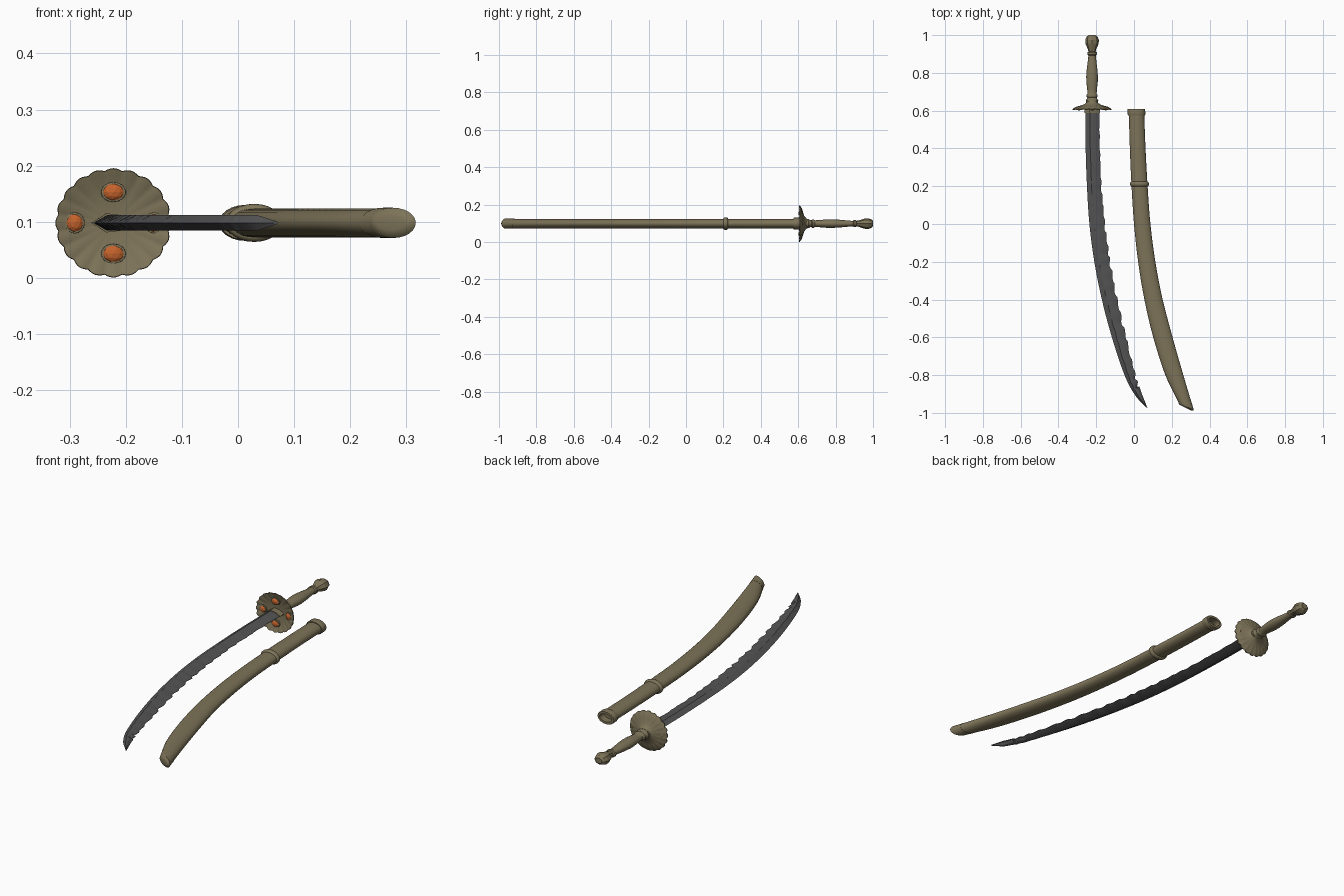
import bpy, bmesh, math, random
from mathutils import Vector

old = bpy.data.objects.get("Cube")
if old:
    bpy.data.objects.remove(old, do_unlink=True)

random.seed(4)
MID = 0.098          # height of the shared centre plane
HX = -0.222          # x of the handle axis


def material(name, rgb):
    m = bpy.data.materials.new(name)
    m.use_nodes = True
    m.diffuse_color = (*rgb, 1)
    m.node_tree.nodes["Principled BSDF"].inputs["Base Color"].default_value = (*rgb, 1)
    return m


BRONZE = material("aged bronze", (0.205, 0.172, 0.098))
STEEL = material("dark steel", (0.09, 0.09, 0.09))
AMBER = material("orange gem", (0.56, 0.125, 0.025))


def finish(name, bm, mat, angle):
    bmesh.ops.recalc_face_normals(bm, faces=bm.faces)
    me = bpy.data.meshes.new(name)
    bm.to_mesh(me)
    bm.free()
    me.materials.append(mat)
    ob = bpy.data.objects.new(name, me)
    bpy.context.collection.objects.link(ob)
    bpy.ops.object.select_all(action='DESELECT')
    ob.select_set(True)
    bpy.context.view_layer.objects.active = ob
    if angle:
        bpy.ops.object.shade_smooth_by_angle(angle=math.radians(angle))
    return ob


def loft(name, loops, mat, angle=40):
    """Skin a list of equal-length loops and cap both ends."""
    bm = bmesh.new()
    rings = [[bm.verts.new(p) for p in loop] for loop in loops]
    n = len(rings[0])
    for a, b in zip(rings, rings[1:]):
        for i in range(n):
            j = (i + 1) % n
            bm.faces.new((a[i], a[j], b[j], b[i]))
    bm.faces.new(rings[0])
    bm.faces.new(rings[-1])
    return finish(name, bm, mat, angle)


def spline(pts, t):
    """Smooth curve through a list of points, one unit of t per point."""
    i = min(max(int(t), 0), len(pts) - 2)
    u = t - i
    b, c = Vector(pts[i]), Vector(pts[i + 1])
    a = Vector(pts[i - 1]) if i else 2 * b - c
    d = Vector(pts[i + 2]) if i + 2 < len(pts) else 2 * c - b
    return 0.5 * (2 * b + (c - a) * u + (2 * a - 5 * b + 4 * c - d) * u ** 2
                  + (3 * b - a - 3 * c + d) * u ** 3)


def lathe(name, profile, mat, sides, flat=1.0, angle=40, ripple=None):
    """Turn (radius, y) points around the handle axis."""
    loops = []
    for r, y in profile:
        loop = []
        for k in range(sides):
            a = 2 * math.pi * k / sides
            rr, yy = ripple(r, y, a) if ripple else (r, y)
            loop.append((HX + rr * math.cos(a), yy, MID + rr * math.sin(a) * flat))
        loops.append(loop)
    return loft(name, loops, mat, angle)


# Scabbard: matching points (x, y) along its two curved edges
SHEATH_L = [(-.028, .61), (-.022, .4), (-.013, .2), (0, 0), (.022, -.2),
            (.055, -.4), (.102, -.6), (.166, -.8), (.236, -.945)]
SHEATH_R = [(.053, .61), (.061, .4), (.072, .2), (.086, .01), (.11, -.18),
            (.146, -.375), (.196, -.57), (.251, -.765), (.316, -.985)]


def sheath_loop(t, grow=0.0, sides=24, slide=0.0):
    l, r = spline(SHEATH_L, t), spline(SHEATH_R, t)
    c, half = (l + r) / 2, (r - l) / 2
    c = c + Vector((half.y, -half.x)).normalized() * slide
    axis = half.normalized()
    out = []
    for k in range(sides):
        a = 2 * math.pi * k / sides
        p = c + axis * (half.length + grow) * math.cos(a)
        out.append((p.x, p.y, MID + (0.026 + grow) * math.sin(a)))
    return out


inner = [sheath_loop(t, -.007) for t in (1, .5, 0)]
outer = [sheath_loop(7.75 * k / 40) for k in range(41)]
loft("scabbard_body", inner + outer, BRONZE)

mouth = [(.17, -.007), (0, -.007), (0, .004), (.02, .006), (.14, .006), (.17, .004), (.17, -.004)]
loft("scabbard_mouth_collar", [sheath_loop(t, g) for t, g in mouth], BRONZE)

band = [(1.94 + .065 * math.cos(a), -.001 + .009 * math.sin(a))
        for a in [math.pi * (1 - k / 8) for k in range(9)]]
loft("scabbard_band", [sheath_loop(t, g) for t, g in band], BRONZE)

tip = [sheath_loop(7.75, -.003)] + [sheath_loop(7.75 + .05 * k, .001) for k in range(6)]
tip += [sheath_loop(8, -g, slide=s) for g, s in ((.002, .003), (.007, .007), (.014, .009))]
loft("scabbard_tip_cap", tip, BRONZE)

# Blade: curved back edge and nicked cutting edge
BACK = [(-.258, .62), (-.256, .4), (-.249, .2), (-.236, 0), (-.21, -.2),
        (-.17, -.4), (-.117, -.6), (-.05, -.8), (.005, -.905), (.064, -.97)]
EDGE = [(-.184, .62), (-.179, .4), (-.17, .2), (-.152, 0), (-.124, -.195),
        (-.088, -.39), (-.042, -.585), (.004, -.775), (.035, -.88), (.071, -.974)]


def blade_loop(t, nick=0.0, grow=0.0):
    b, e = spline(BACK, t), spline(EDGE, t)
    across = (e - b).normalized()
    e = e + across * (grow - nick)
    b = b - across * grow
    thick = 0.014 * min(1, 0.25 + (9 - t) * 1.2) + grow
    section = [(0, 0), (.33, 1), (.68, .8), (1, .05), (1, -.05), (.68, -.8), (.33, -1)]
    return [(*b.lerp(e, f), MID + h * thick) for f, h in section]


rows, count = [], 150
phase, length, depth = 0.0, 6, 0.004
for k in range(count + 1):
    t = 9 * k / count
    phase += 1 / length
    if phase >= 1:                       # start the next chipped scallop
        phase, length = 0.0, random.choice((4, 5, 6, 8))
        depth = random.uniform(.4, 1) * (0.004 + 0.009 * min(1, t / 5))
    nick = depth * math.sin(math.pi * phase ** 1.6) if .3 < t < 7.8 else 0
    rows.append(blade_loop(t, nick))
loft("blade", rows, STEEL, 25)
loft("blade_collar", [blade_loop(t, 0, .003) for t in (0, .08, .15)], BRONZE, 25)


# Guard: shallow dish with a scalloped rim and fluted back
def scallop(r, y, a):
    w = max(0, (r - .05) / .05)
    wave = abs(math.cos(a * 10))
    return r * (1 + .04 * w * (wave - .6)), y - .004 * w * (wave - .5)


dish = [(.004, .622), (.04, .620), (.07, .615), (.09, .608), (.101, .605),
        (.102, .610), (.092, .617), (.07, .624), (.045, .632), (.030, .643), (.026, .65)]
guard = lathe("guard", dish, BRONZE, 120, .94, 35, scallop)

# Handle: flattened grip with rings and a faceted pommel
grip = [(.030, .635), (.031, .645), (.033, .655), (.026, .664), (.025, .67), (.030, .675),
        (.030, .683), (.024, .69), (.026, .715), (.030, .75), (.031, .78), (.028, .82),
        (.023, .86), (.020, .885), (.020, .893), (.025, .897), (.025, .908), (.019, .912)]
lathe("grip", grip, BRONZE, 24, .74)
knob = [(.018, .905), (.022, .925), (.035, .955), (.036, .975), (.029, .992), (.018, 1.0)]
lathe("pommel", knob, BRONZE, 8, .78, 0)

# Four gems set in bezels on the front of the guard
for name, dx, dz, sx, sz in (("right", -.069, 0, .016, .017), ("left", .072, 0, .014, .017),
                             ("top", 0, .055, .020, .016), ("bottom", 0, -.055, .020, .016)):
    spot = Vector((HX + dx, .612, MID + dz))
    bm = bmesh.new()
    bmesh.ops.create_icosphere(bm, subdivisions=2, radius=1)
    for v in bm.verts:
        v.co = spot + Vector((v.co.x * sx, v.co.y * .011, v.co.z * sz))
    finish(name + "_gem", bm, AMBER, 0)
    bezel = []
    for scale, y in ((.8, .622), (1.12, .618), (1.1, .609), (.9, .608)):
        bezel.append([(spot.x + sx * scale * math.cos(a), y, spot.z + sz * scale * math.sin(a))
                      for a in [math.pi * k / 8 for k in range(16)]])
    loft(name + "_bezel", bezel, BRONZE)
